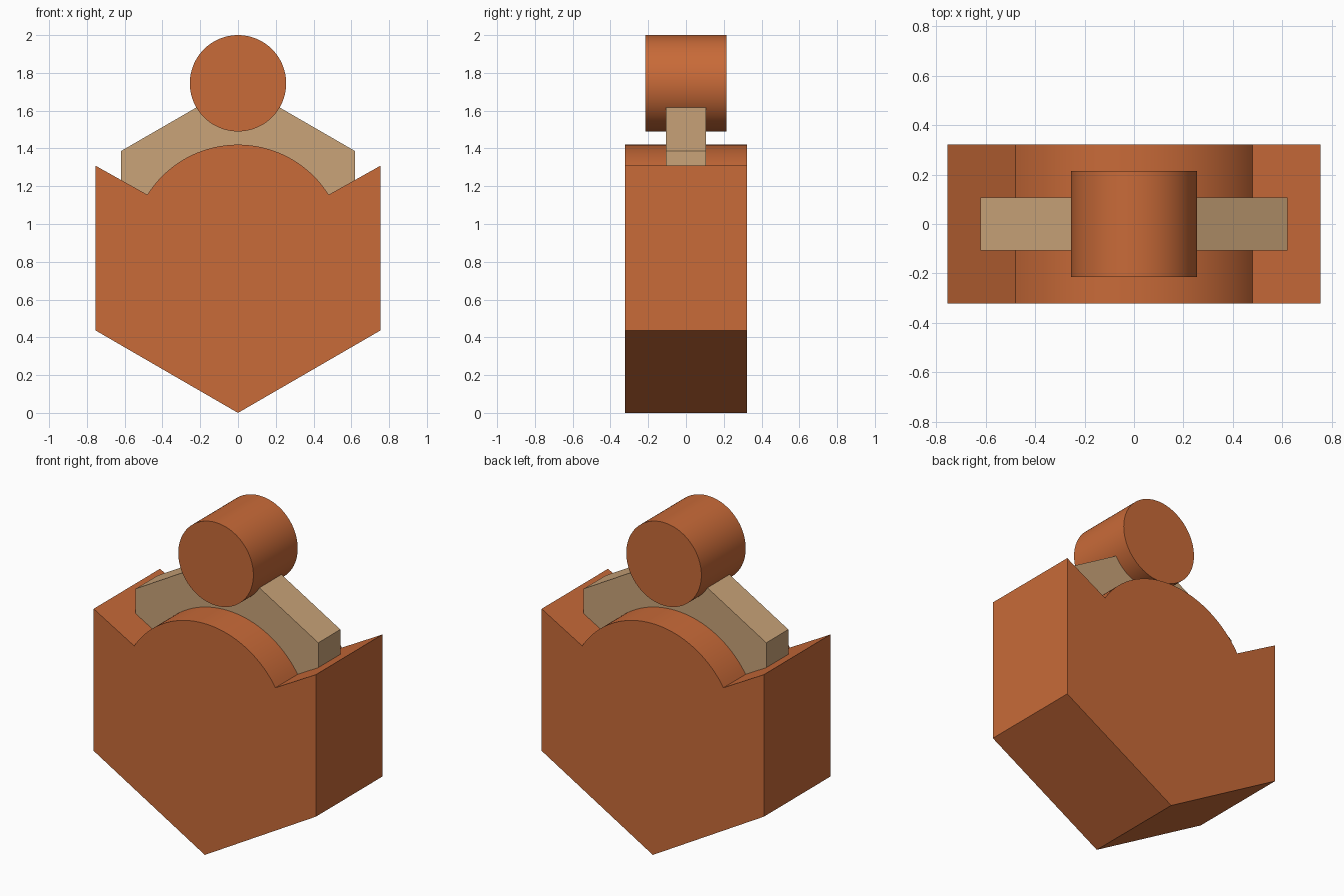
import bpy, bmesh, math

if "Cube" in bpy.data.objects:
    bpy.data.objects.remove(bpy.data.objects["Cube"])


def material(name, color):
    m = bpy.data.materials.new(name)
    m.diffuse_color = color
    m.use_nodes = True
    m.node_tree.nodes["Principled BSDF"].inputs["Base Color"].default_value = m.diffuse_color
    return m


def prism(name, profile, half_depth, mat):
    """Extrude an x-z outline along y, centred on y = 0."""
    bm = bmesh.new()
    face = bm.faces.new([bm.verts.new((x, -half_depth, z)) for x, z in profile])
    ext = bmesh.ops.extrude_face_region(bm, geom=[face], use_keep_orig=True)
    verts = [g for g in ext["geom"] if isinstance(g, bmesh.types.BMVert)]
    bmesh.ops.translate(bm, verts=verts, vec=(0, 2 * half_depth, 0))
    bmesh.ops.recalc_face_normals(bm, faces=bm.faces)
    mesh = bpy.data.meshes.new(name)
    bm.to_mesh(mesh)
    bm.free()
    obj = bpy.data.objects.new(name, mesh)
    bpy.context.collection.objects.link(obj)
    mesh.materials.append(mat)
    bpy.ops.object.select_all(action='DESELECT')
    obj.select_set(True)
    bpy.context.view_layer.objects.active = obj
    bpy.ops.object.shade_smooth_by_angle(angle=math.radians(25))
    return obj


def arc(cz, r, start, end, n):
    """Points on a circle around (0, cz), angles in radians, both ends included."""
    return [(r * math.cos(start + (end - start) * i / n),
             cz + r * math.sin(start + (end - start) * i / n)) for i in range(n + 1)]


orange = material("orange", (0.58, 0.145, 0.04, 1))
tan = material("tan", (0.59, 0.37, 0.19, 1))

# Hexagonal body with a notched, domed top
dome_z, dome_r = 0.853, 0.567
a = math.atan2(1.155 - dome_z, 0.48)
body = [(-0.755, 0.437), (0, 0), (0.755, 0.437), (0.755, 1.309)]
body += arc(dome_z, dome_r, a, math.pi - a, 48)
body += [(-0.755, 1.309)]
prism("body", body, 0.322, orange)

# Thinner hexagonal plate rising out of the body
plate = arc(1.028, 0.716, math.pi / 6, math.pi / 6 + 5 * math.pi / 3, 5)
prism("inner_plate", plate, 0.107, tan)

# Round disc on top
disc = arc(1.745, 0.255, 0, 2 * math.pi, 96)[:-1]
prism("top_disc", disc, 0.215, orange)
